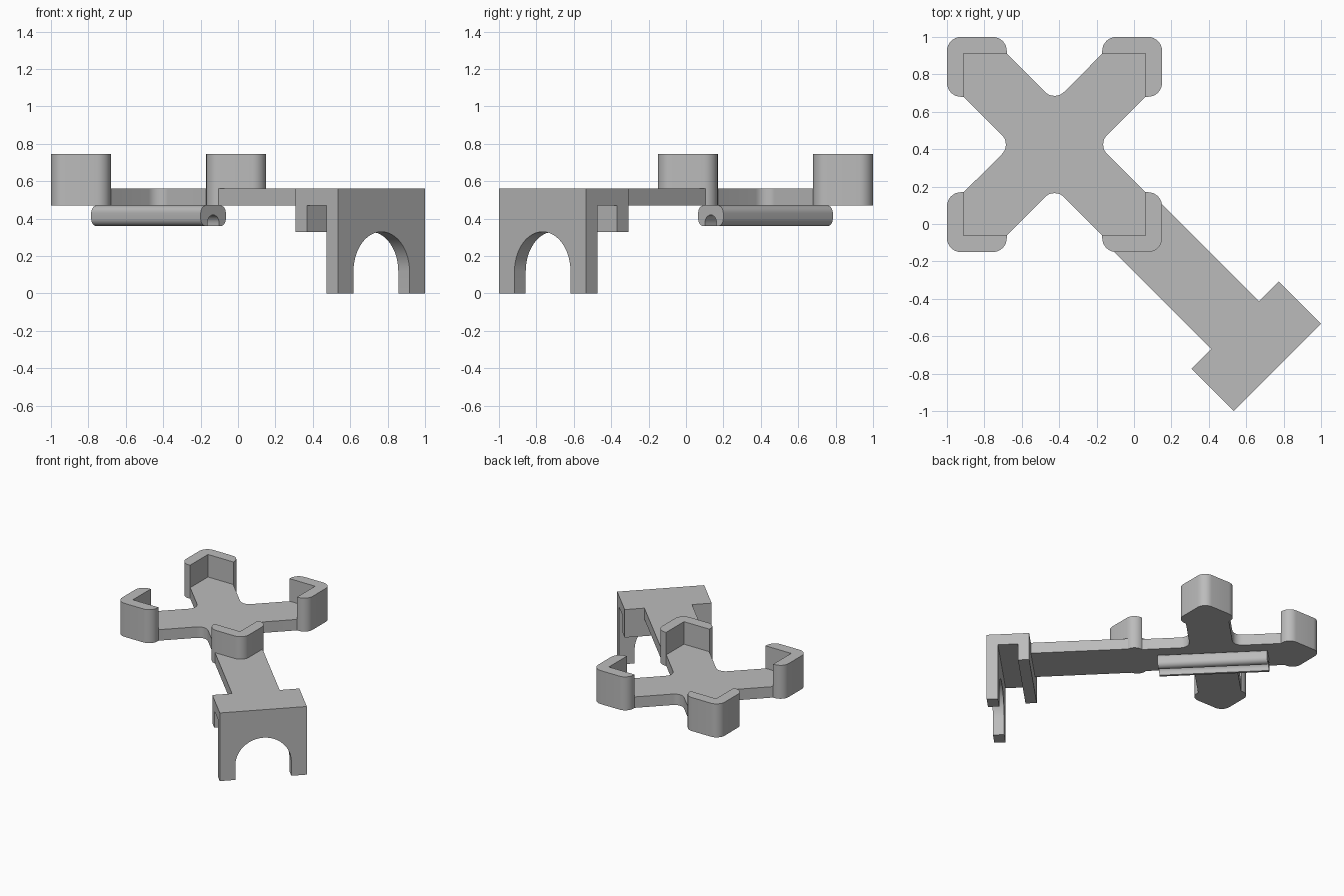
import bpy, bmesh, math
from mathutils import Matrix, Vector

if "Cube" in bpy.data.objects:
    bpy.data.objects.remove(bpy.data.objects["Cube"], do_unlink=True)

GREY = (0.5, 0.5, 0.5, 1)
mat = bpy.data.materials.new("plain grey")
mat.use_nodes = True
mat.diffuse_color = GREY
mat.node_tree.nodes["Principled BSDF"].inputs["Base Color"].default_value = GREY

# Main directions: along the arm (U), across it (V), and up (Z)
S = math.sqrt(0.5)
X, Y, Z = Vector((1, 0, 0)), Vector((0, 1, 0)), Vector((0, 0, 1))
U, V = Vector((S, -S, 0)), Vector((S, S, 0))
CENTRE = Vector((-0.425, 0.425, 0))
BASE, TOP = 0.47, 0.56


def rounded(points, steps=8):
    """Round each right-angled corner given as (x, y, radius)."""
    out = []
    for i, p in enumerate(points):
        c = Vector(p[:2])
        r = p[2] if len(p) > 2 else 0
        if not r:
            out.append(c)
            continue
        da = (Vector(points[i - 1][:2]) - c).normalized()
        db = (Vector(points[(i + 1) % len(points)][:2]) - c).normalized()
        mid = c + r * (da + db)
        for k in range(steps + 1):
            t = k / steps * math.pi / 2
            out.append(mid - r * (db * math.cos(t) + da * math.sin(t)))
    return out


def prism(name, outline, axes, start, end, origin=Vector()):
    """Extrude an outline in the plane of axes[0], axes[1] along axes[2]."""
    a, b, n = axes
    bm = bmesh.new()
    verts = [bm.verts.new(origin + a * p[0] + b * p[1] + n * start) for p in outline]
    face = bm.faces.new(verts)
    ext = bmesh.ops.extrude_face_region(bm, geom=[face])["geom"]
    moved = [e for e in ext if isinstance(e, bmesh.types.BMVert)]
    bmesh.ops.translate(bm, verts=moved, vec=n * (end - start))
    bmesh.ops.recalc_face_normals(bm, faces=bm.faces)
    mesh = bpy.data.meshes.new(name)
    bm.to_mesh(mesh)
    bm.free()
    mesh.materials.append(mat)
    ob = bpy.data.objects.new(name, mesh)
    bpy.context.collection.objects.link(ob)
    bpy.ops.object.select_all(action="DESELECT")
    ob.select_set(True)
    bpy.context.view_layer.objects.active = ob
    bpy.ops.object.shade_smooth_by_angle(angle=math.radians(30))
    return ob


def quarter_turns(points, n):
    for _ in range(n):
        points = [(p[1], -p[0], *p[2:]) for p in points]
    return points


# Cross-shaped plate with filleted notches
arm = [(0, 0.23, 0.0725), (0.275, 0.505), (0.505, 0.505), (0.505, 0.275)]
cross = [p for n in range(4) for p in quarter_turns(arm, n)]
prism("cross_plate", rounded(cross), (X, Y, Z), BASE, TOP, CENTRE)

# Corner brackets at the ends of the cross
R = 0.075
bracket = [(0.575, 0.575, R), (0.575, 0.255, R), (0.487, 0.255),
           (0.487, 0.487), (0.255, 0.487), (0.255, 0.575, R)]
for n, where in enumerate(("back_left", "front_left", "front_right", "back_right")):
    prism("corner_bracket_" + where, rounded(quarter_turns(bracket, n)),
          (X, Y, Z), BASE, 0.745, CENTRE)

# Long arm from the front left bracket to the clip
LIP, WALL, FRONT, HALF = 0.764, 1.0, 1.085, 0.329
ends = [U * LIP + V * (s * 0.18) for s in (-1, 1)]
prism("long_arm", [(0.1, -0.1), (-0.154, -0.1), ends[0], ends[1], (0.1, 0.154)],
      (X, Y, Z), BASE, TOP)

# Clip: top and short rear lip
channel = [(LIP, 0.33), (LIP + 0.085, 0.33), (LIP + 0.085, BASE),
           (WALL, BASE), (WALL, TOP), (LIP, TOP)]
prism("clip_channel", channel, (U, Z, V), -HALF, HALF)

# Clip: tall front wall with an arched opening
AR, SPRING = 0.212, 0.118
arch = [(AR * math.cos(t), SPRING + AR * math.sin(t))
        for t in (math.pi * k / 24 for k in range(25))]
wall = [(HALF, 0), (AR, 0)] + arch + [(-AR, 0), (-HALF, 0), (-HALF, TOP), (HALF, TOP)]
prism("clip_arched_wall", wall, (V, Z, U), WALL, FRONT)

# Rounded rail under the cross, with a groove along its underside
W, G, LOW, RR = 0.095, 0.045, 0.36, 0.04
groove = [(G * math.cos(t), LOW + 0.015 + G * math.sin(t))
          for t in (math.pi * k / 12 for k in range(13))]
rail = [(G, LOW)] + groove + [(-G, LOW), (-W, LOW, RR), (-W, BASE, RR),
                              (W, BASE, RR), (W, LOW, RR)]
prism("grooved_rail", rounded(rail), (V, Z, U), -0.414, 0.414, CENTRE)
